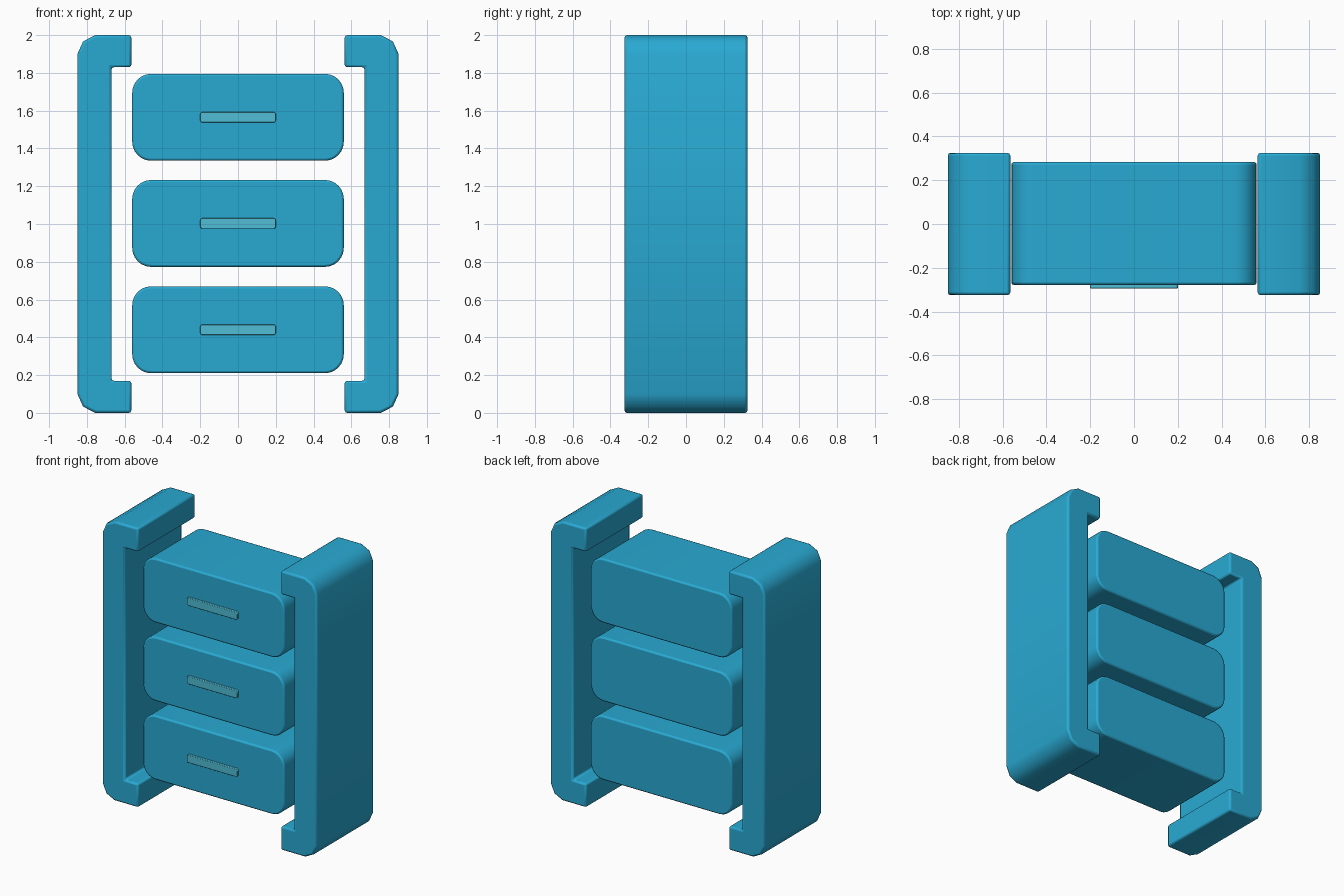
import bpy, bmesh, math

cube = bpy.data.objects.get("Cube")
if cube:
    bpy.data.objects.remove(cube, do_unlink=True)


def make_material(name, colour):
    mat = bpy.data.materials.new(name)
    mat.use_nodes = True
    mat.diffuse_color = colour
    mat.node_tree.nodes["Principled BSDF"].inputs["Base Color"].default_value = colour
    return mat


blue = make_material("blue", (0.022, 0.40, 0.65, 1))
pale_teal = make_material("pale teal", (0.080, 0.51, 0.66, 1))


def extrude_profile(name, points, y0, y1, mat, bevel):
    """Extrude an x-z outline from y0 to y1 and soften its sharp edges."""
    bm = bmesh.new()
    face = bm.faces.new([bm.verts.new((x, y0, z)) for x, z in points])
    moved = bmesh.ops.extrude_face_region(bm, geom=[face])["geom"]
    bmesh.ops.translate(bm, vec=(0, y1 - y0, 0),
                        verts=[g for g in moved if isinstance(g, bmesh.types.BMVert)])
    bmesh.ops.recalc_face_normals(bm, faces=bm.faces)
    mesh = bpy.data.meshes.new(name)
    bm.to_mesh(mesh)
    bm.free()
    mesh.materials.append(mat)
    obj = bpy.data.objects.new(name, mesh)
    bpy.context.collection.objects.link(obj)
    mod = obj.modifiers.new("soft edges", 'BEVEL')
    mod.width = bevel
    mod.segments = 2
    mod.limit_method = 'ANGLE'
    mod.angle_limit = math.radians(50)
    bpy.ops.object.select_all(action='DESELECT')
    obj.select_set(True)
    bpy.context.view_layer.objects.active = obj
    bpy.ops.object.shade_smooth_by_angle(angle=math.radians(40))
    return obj


def rounded_rect(cz, half_w, half_h, radius, steps):
    points = []
    for corner, (sx, sz) in enumerate([(1, 1), (-1, 1), (-1, -1), (1, -1)]):
        for i in range(steps + 1):
            a = math.pi / 2 * (corner + i / steps)
            points.append((sx * (half_w - radius) + radius * math.cos(a),
                           cz + sz * (half_h - radius) + radius * math.sin(a)))
    return points


# Side brackets: C-shaped section, mirrored top to bottom and left to right
upper = [(0.67, 1.83), (0.565, 1.83), (0.565, 2.0),
         (0.755, 2.0), (0.82, 1.967), (0.85, 1.90)]
lower = [(x, 2 - z) for x, z in reversed(upper)]
for side, sign in (("left", 1), ("right", -1)):
    outline = [(sign * x, z) for x, z in upper + lower]
    extrude_profile(side + "_side_bracket", outline, -0.325, 0.325, blue, 0.013)

# Drawers, each with a bar handle on the front
for label, cz in (("bottom", 0.44), ("middle", 1.003), ("top", 1.565)):
    extrude_profile(label + "_drawer", rounded_rect(cz, 0.56, 0.23, 0.1, 6),
                    -0.278, 0.282, blue, 0.011)
    extrude_profile(label + "_handle", rounded_rect(cz, 0.2, 0.028, 0.012, 3),
                    -0.295, -0.27, pale_teal, 0.003)
